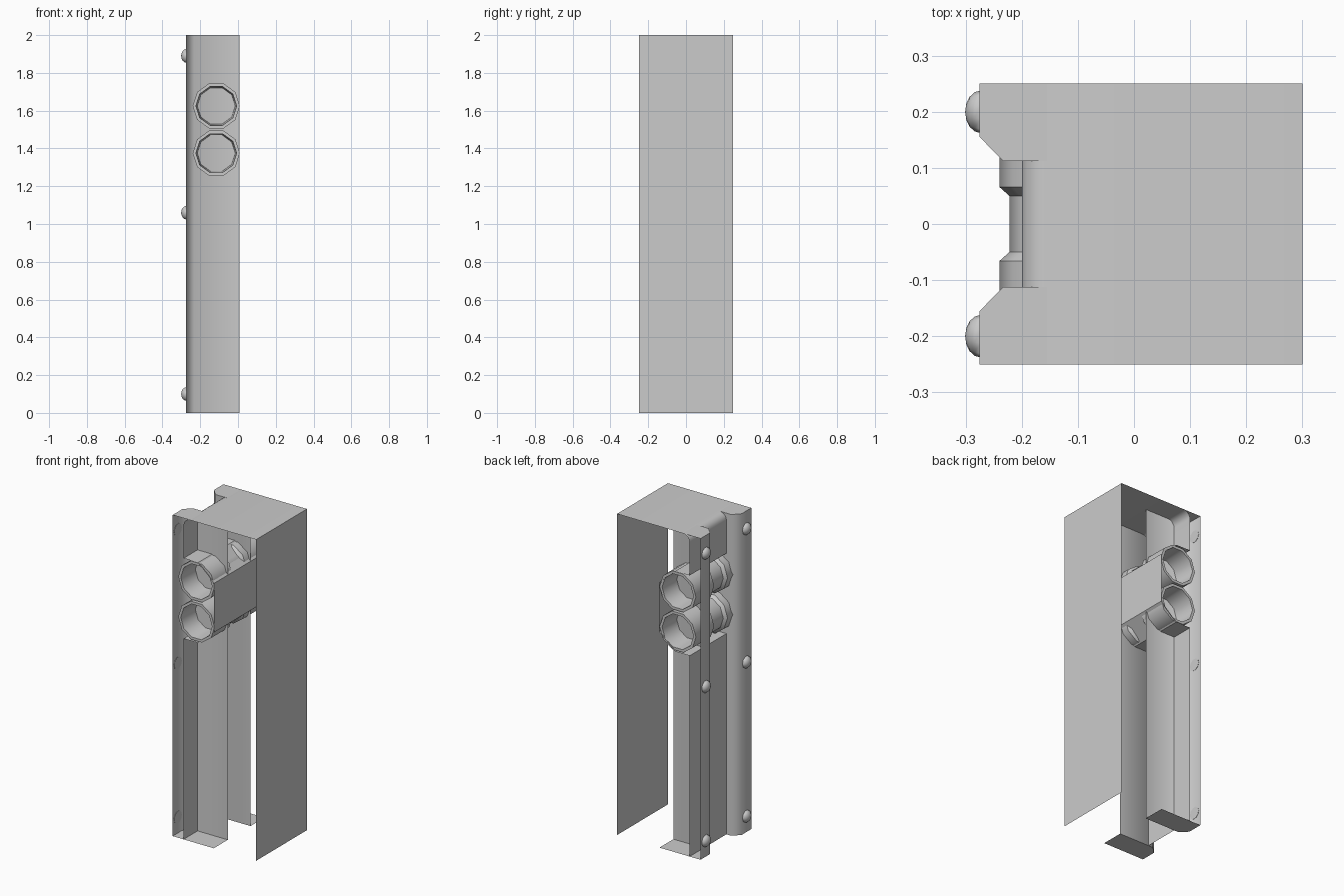
import bpy, bmesh, math
from mathutils import Matrix

if "Cube" in bpy.data.objects:
    bpy.data.objects.remove(bpy.data.objects["Cube"])


def finish(bm, name, angle=None):
    me = bpy.data.meshes.new(name)
    bm.to_mesh(me)
    bm.free()
    ob = bpy.data.objects.new(name, me)
    bpy.context.collection.objects.link(ob)
    if angle:
        bpy.ops.object.select_all(action='DESELECT')
        ob.select_set(True)
        bpy.context.view_layer.objects.active = ob
        bpy.ops.object.shade_smooth_by_angle(angle=math.radians(angle))
    return ob


def ribbon(bm, points, vec):
    """Sweep an open line of points along vec as a thin sheet."""
    a = [bm.verts.new(p) for p in points]
    b = [bm.verts.new([p[i] + vec[i] for i in range(3)]) for p in points]
    for i in range(len(points) - 1):
        bm.faces.new((a[i], a[i + 1], b[i + 1], b[i]))


# Body sheet: recessed face, light niche, rounded top edge, roof and rear panel
profile = [(-.2, 0), (-.2, 1.25), (-.1, 1.25), (.01, 1.345), (.01, 1.65),
           (-.1, 1.75), (-.2, 1.75)]
for i in range(6):
    t = math.radians(18 * i)
    profile.append((-.155 - .045 * math.cos(t), 1.955 + .045 * math.sin(t)))
profile += [(.3, 2), (.3, 0)]
bm = bmesh.new()
ribbon(bm, [(x, -.25, z) for x, z in profile], (0, .5, 0))
finish(bm, "body_shell", 30)

# Side pillars: chamfered front wall, inner wall, bottom and top plates
for s, side in ((-1, "front"), (1, "back")):
    line = [(-.275, s * .25), (-.275, s * .155), (-.233, s * .112)]
    bm = bmesh.new()
    ribbon(bm, [(x, y, 0) for x, y in line + [(.008, s * .112)]], (0, 0, 2))
    for z, end in ((0, .008), (2, -.155)):
        plate = line + [(end, s * .112), (end, s * .25)]
        bm.faces.new([bm.verts.new((x, y, z)) for x, y in plate])
    finish(bm, side + "_pillar", 50)

# Lamp tubes: hooded at both ends with a recessed lens
half = [(.1, .1), (.108, .245), (.125, .245), (.125, .066), (.107, .05)]
lathe = half + [(r, -y) for r, y in reversed(half)]
SIDES = 10
for z, name in ((1.375, "lower_lamp"), (1.625, "upper_lamp")):
    bm = bmesh.new()
    rings = []
    for r, y in lathe:
        ring = []
        for k in range(SIDES):
            a = 2 * math.pi * k / SIDES
            ring.append(bm.verts.new((-.115 + r * math.cos(a), y, z + r * math.sin(a))))
        rings.append(ring)
    for p, q in zip(rings, rings[1:]):
        for k in range(SIDES):
            n = (k + 1) % SIDES
            bm.faces.new((p[k], p[n], q[n], q[k]))
    bm.faces.new(rings[0])
    bm.faces.new(rings[-1])
    bmesh.ops.recalc_face_normals(bm, faces=bm.faces)
    finish(bm, name, 40)

# Domed bolts on the pillar fronts
for y in (-.2, .2):
    for z in (.1, 1.06, 1.89):
        bm = bmesh.new()
        bmesh.ops.create_uvsphere(bm, u_segments=10, v_segments=8, radius=1)
        geom = bm.verts[:] + bm.edges[:] + bm.faces[:]
        bmesh.ops.bisect_plane(bm, geom=geom, plane_co=(0, 0, 0),
                               plane_no=(0, 0, -1), clear_outer=True)
        bmesh.ops.holes_fill(bm, edges=[e for e in bm.edges if e.is_boundary])
        m = (Matrix.Translation((-.273, y, z)) @ Matrix.Rotation(-math.pi / 2, 4, 'Y')
             @ Matrix.Diagonal((.038, .038, .028, 1)))
        bmesh.ops.transform(bm, matrix=m, verts=bm.verts)
        finish(bm, "bolt", 50)
